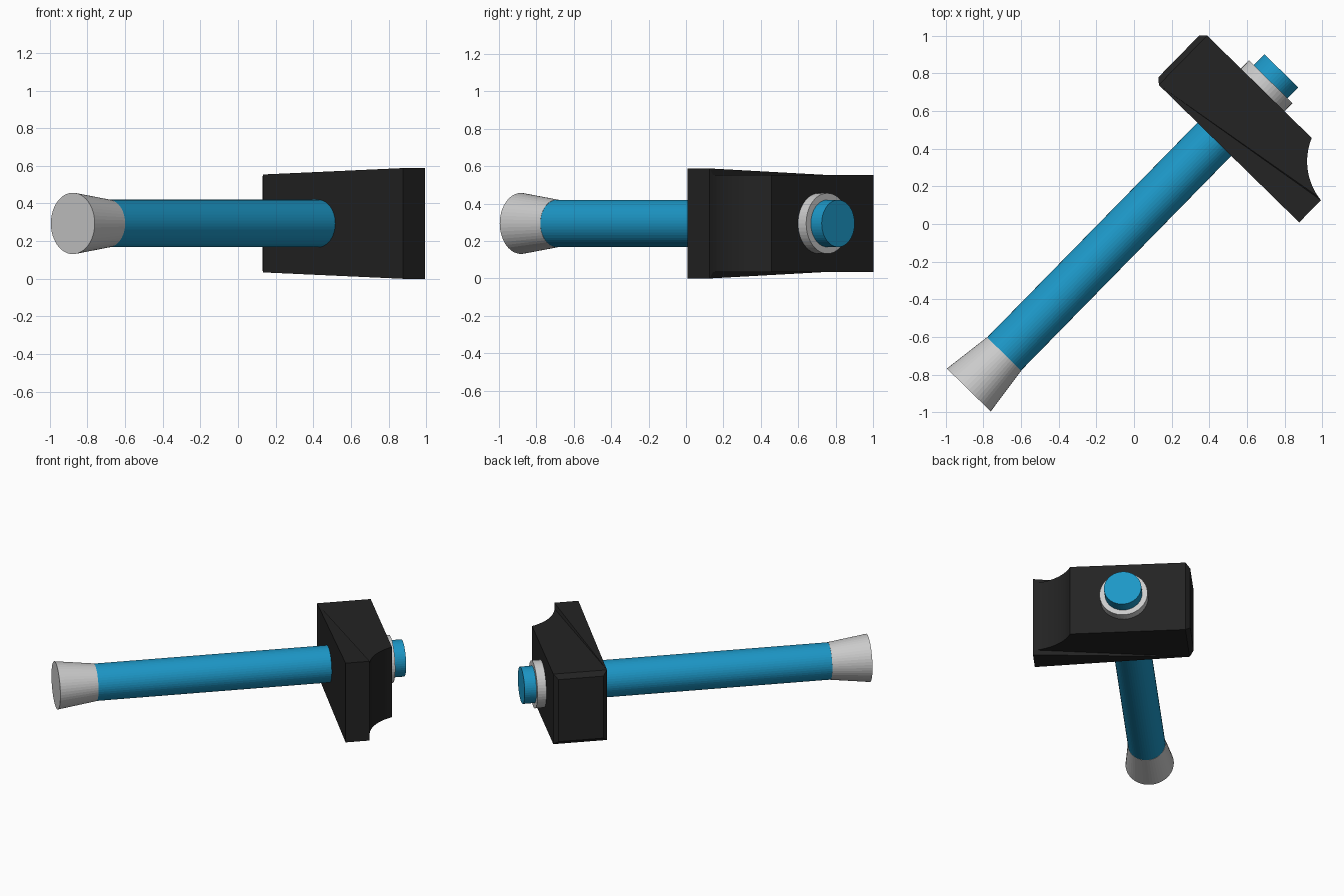
import bpy, bmesh, math
from mathutils import Vector

if "Cube" in bpy.data.objects:
    bpy.data.objects.remove(bpy.data.objects["Cube"])

ANGLE = math.radians(45.6)   # hammer lies diagonally on the ground
MID_Z = 0.294
AXIS_Y = 0.01                # handle axis offset in the hammer's own frame


def material(name, color):
    m = bpy.data.materials.new(name)
    m.diffuse_color = color
    m.use_nodes = True
    m.node_tree.nodes["Principled BSDF"].inputs["Base Color"].default_value = m.diffuse_color
    return m


def finish(name, bm, mat=None):
    bmesh.ops.recalc_face_normals(bm, faces=bm.faces)
    mesh = bpy.data.meshes.new(name)
    bm.to_mesh(mesh)
    bm.free()
    ob = bpy.data.objects.new(name, mesh)
    bpy.context.collection.objects.link(ob)
    ob.rotation_euler.z = ANGLE
    ob.location.z = MID_Z
    if mat:
        mesh.materials.append(mat)
    return ob


def lathe(name, profile, mat=None, sides=48, closed=False):
    """Revolve (x, radius) points around the handle axis."""
    bm = bmesh.new()
    rings = []
    for x, r in profile:
        rings.append([bm.verts.new((x, AXIS_Y + r * math.cos(a), r * math.sin(a)))
                      for a in (2 * math.pi * i / sides for i in range(sides))])
    pairs = list(zip(rings, rings[1:]))
    if closed:
        pairs.append((rings[-1], rings[0]))
    else:
        bm.faces.new(rings[0])
        bm.faces.new(rings[-1])
    for p, q in pairs:
        for i in range(sides):
            j = (i + 1) % sides
            bm.faces.new((p[i], p[j], q[j], q[i]))
    return finish(name, bm, mat)


blue = material("blue", (0.012, 0.31, 0.57, 1))
black = material("black", (0.017, 0.017, 0.017, 1))

# Handle, flared butt and collar
lathe("handle", [(-0.976, 0.126), (1.129, 0.126)], blue)
lathe("handle_butt", [(-1.244, 0.163), (-0.976, 0.127)])
lathe("collar", [(0.98, 0.162), (1.048, 0.162), (1.048, 0.125), (0.98, 0.125)], closed=True)

# Head: outline with a concave cut corner; only the tail edge is taller
X0, X1, STRIKE_Y, TAIL_Y, CHAMFER = 0.62, 0.987, 0.423, -0.621, 0.03
LOW, HIGH = 0.260, 0.294
start, end = Vector((0.785, TAIL_Y)), Vector((X1, -0.355))
chord, sag = end - start, 0.046
radius = chord.length ** 2 / (8 * sag) + sag / 2
outward = Vector((chord.y, -chord.x)).normalized()
center = (start + end) / 2 + outward * (radius - sag)
half = math.asin(chord.length / 2 / radius)
arc = []
for i in range(17):
    a = half * (i / 8 - 1)
    arc.append(center + chord.normalized() * radius * math.sin(a)
               - outward * radius * math.cos(a))
outline = [Vector((X0, STRIKE_Y)), Vector((X0, TAIL_Y))] + arc + [Vector((X1, STRIKE_Y))]

bm = bmesh.new()
sides = []
for sign in (1, -1):
    ring = [bm.verts.new((p.x, p.y, sign * (HIGH if i in (1, 2) else LOW)))
            for i, p in enumerate(outline)]
    bm.faces.new(ring[:3])                      # slope up to the tail edge
    bm.faces.new((ring[0], ring[2], ring[3]))
    bm.faces.new([ring[0]] + ring[3:])          # flat main area
    sides.append(ring)
top, bottom = sides
for i in range(len(outline) - 1):
    bm.faces.new((top[i], top[i + 1], bottom[i + 1], bottom[i]))
# Chamfered striking face
rim = [top[0], top[-1], bottom[-1], bottom[0]]
h = LOW - CHAMFER
face = [bm.verts.new((x, STRIKE_Y + CHAMFER, z)) for x, z in
        ((X0 + CHAMFER, h), (X1 - CHAMFER, h), (X1 - CHAMFER, -h), (X0 + CHAMFER, -h))]
for i in range(4):
    j = (i + 1) % 4
    bm.faces.new((rim[i], rim[j], face[j], face[i]))
bm.faces.new(face)
finish("hammer_head", bm, black)
